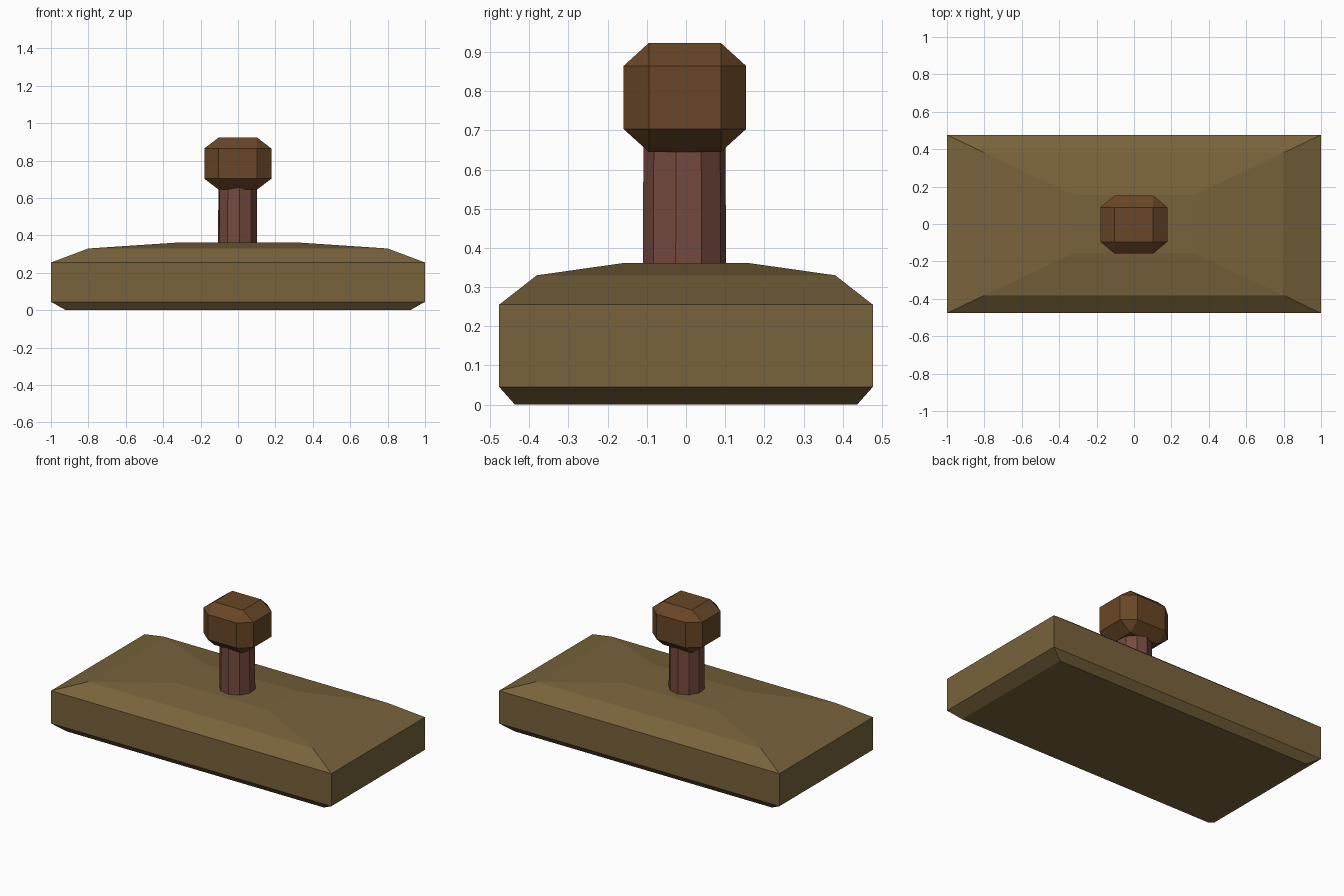
import bpy, bmesh
from math import radians
from mathutils import Matrix

if "Cube" in bpy.data.objects:
    bpy.data.objects.remove(bpy.data.objects["Cube"])


def finish(name, bm, color):
    bmesh.ops.recalc_face_normals(bm, faces=bm.faces[:])
    mesh = bpy.data.meshes.new(name)
    bm.to_mesh(mesh)
    bm.free()
    mat = bpy.data.materials.new(name + "_material")
    mat.diffuse_color = (*color, 1)
    mat.use_nodes = True
    mat.node_tree.nodes["Principled BSDF"].inputs["Base Color"].default_value = mat.diffuse_color
    mesh.materials.append(mat)
    obj = bpy.data.objects.new(name, mesh)
    bpy.context.collection.objects.link(obj)
    return obj


# Base block: stacked rectangles (half x, half y, z) with a shallow domed top
bm = bmesh.new()
profile = [(0.92, 0.437, 0), (1, 0.477, 0.045), (1, 0.477, 0.255),
           (0.80, 0.381, 0.33), (0.32, 0.155, 0.362)]
rings = [[bm.verts.new((sx * x, sy * y, z))
          for sx, sy in ((-1, -1), (1, -1), (1, 1), (-1, 1))]
         for x, y, z in profile]
for low, high in zip(rings, rings[1:]):
    for i in range(4):
        j = (i + 1) % 4
        bm.faces.new((low[i], low[j], high[j], high[i]))
bm.faces.new(rings[0][::-1])
bm.faces.new(rings[-1])
finish("base", bm, (0.19, 0.125, 0.045))

# Faceted stem, running from the base into the knob
bm = bmesh.new()
bmesh.ops.create_cone(bm, cap_ends=True, segments=10, radius1=0.107, radius2=0.105,
                      depth=0.34,
                      matrix=Matrix.Translation((-0.002, -0.004, 0.52)) @ Matrix.Rotation(radians(6), 4, 'Z'))
finish("stem", bm, (0.18, 0.07, 0.05))

# Knob: box with every edge and corner chamfered
bm = bmesh.new()
outer, inner = (0.179, 0.156, 0.139), (0.103, 0.092, 0.081)
for axis in range(3):
    half = [outer[k] if k == axis else inner[k] for k in range(3)]
    for sx in (-1, 1):
        for sy in (-1, 1):
            for sz in (-1, 1):
                bm.verts.new((sx * half[0] - 0.001, sy * half[1] - 0.003, sz * half[2] + 0.784))
bmesh.ops.convex_hull(bm, input=bm.verts[:])
bmesh.ops.dissolve_limit(bm, angle_limit=radians(1), verts=bm.verts[:], edges=bm.edges[:])
finish("knob", bm, (0.14, 0.062, 0.02))
